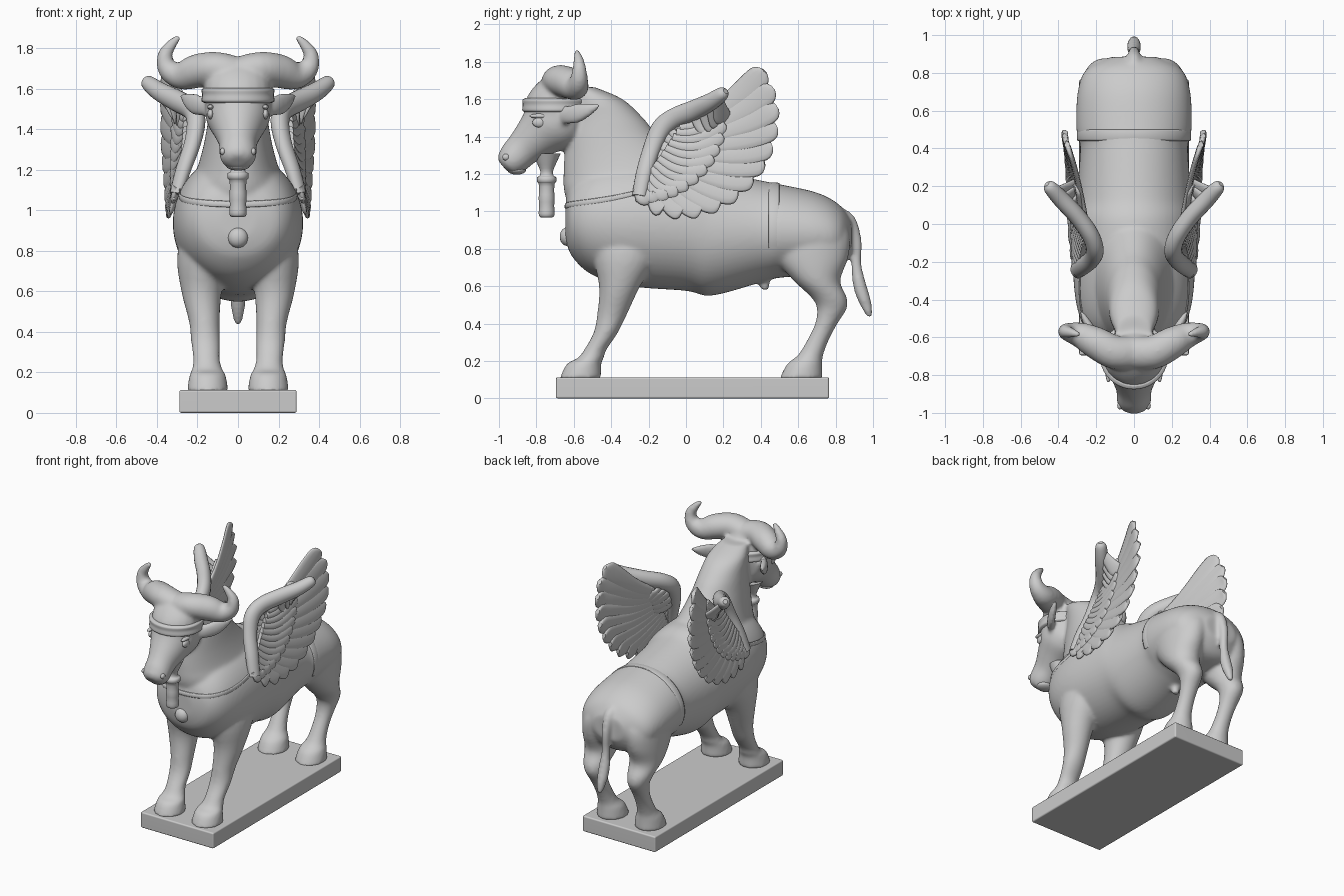
import bpy, bmesh, math
from mathutils import Vector
from mathutils.bvhtree import BVHTree


def spline(rows, n=4):
    """Catmull-Rom resampling of (x, y, z, ra, rb) rows."""
    out = []
    for i in range(len(rows) - 1):
        a, b, c, d = (rows[max(i - 1, 0)], rows[i], rows[i + 1], rows[min(i + 2, len(rows) - 1)])
        for k in range(n):
            t = k / n
            out.append([0.5 * (2 * q + (r - p) * t + (2 * p - 5 * q + 4 * r - s) * t * t
                               + (3 * q - p - 3 * r + s) * t ** 3) for p, q, r, s in zip(a, b, c, d)])
    return out + [list(rows[-1])]


def loft(bm, rows, u=(1, 0, 0), t=None, side=1, n=4, seg=20):
    """Skin elliptical rings along a smooth path; u is the axis of radius ra."""
    rows = spline(rows, n)
    pts = [Vector(r[:3]) for r in rows]
    rings = []
    for i, r in enumerate(rows):
        tan = Vector(t) if t else (pts[min(i + 1, len(pts) - 1)] - pts[max(i - 1, 0)]).normalized()
        a = Vector(u)
        a = (a - tan * a.dot(tan)).normalized()
        b = tan.cross(a)
        ring = []
        for k in range(seg):
            w = 2 * math.pi * k / seg
            p = pts[i] + a * max(r[3], .004) * math.cos(w) + b * max(r[4], .004) * math.sin(w)
            ring.append(bm.verts.new((p.x * side, p.y, p.z)))
        rings.append(ring)
    for A, B in zip(rings, rings[1:]):
        for k in range(seg):
            bm.faces.new((A[k], A[k - 1], B[k - 1], B[k]))
    bm.faces.new(rings[0])
    bm.faces.new(rings[-1])


def finish(name, bm, mirror=False):
    bmesh.ops.recalc_face_normals(bm, faces=bm.faces)
    me = bpy.data.meshes.new(name)
    bm.to_mesh(me)
    bm.free()
    for p in me.polygons:
        p.use_smooth = len(p.vertices) <= 4
    ob = bpy.data.objects.new(name, me)
    bpy.context.collection.objects.link(ob)
    if mirror:
        ob.modifiers.new("mirror", 'MIRROR')
    return ob


def ball(name, loc, scale, mirror=False):
    bm = bmesh.new()
    bmesh.ops.create_uvsphere(bm, u_segments=20, v_segments=12, radius=1)
    for v in bm.verts:
        v.co = Vector(a * s + l for a, s, l in zip(v.co, scale, loc))
    return finish(name, bm, mirror)


# Plinth
bm = bmesh.new()
bmesh.ops.create_cube(bm, size=1)
for v in bm.verts:
    v.co = (v.co.x * .58, v.co.y * 1.46 + .035, v.co.z * .113 + .0565)
bmesh.ops.bevel(bm, geom=bm.edges[:], offset=.01, segments=3, profile=.5, affect='EDGES')
plinth = finish("plinth", bm)
plinth.modifiers.new("clean_shading", 'WEIGHTED_NORMAL')

# Body: torso rows are (y, bottom, top, half width)
bm = bmesh.new()
torso = [(-.645, .86, 1.04, .09), (-.61, .76, 1.14, .21), (-.5, .66, 1.24, .285), (-.3, .6, 1.28, .32),
         (0, .575, 1.27, .315), (.14, .55, 1.22, .305), (.4, .62, 1.165, .285), (.5, .645, 1.145, .305),
         (.7, .66, 1.1, .298), (.82, .69, 1.035, .25), (.885, .78, .95, .12)]
loft(bm, [(0, y, (a + b) / 2, w, (b - a) / 2) for y, a, b, w in torso], t=(0, 1, 0), n=10, seg=56)
# Neck rows are (z, front, back, half width)
neck = [(.95, -.6, .12, .27), (1.1, -.65, .13, .25), (1.2, -.655, .06, .205), (1.3, -.65, -.05, .175),
        (1.4, -.64, -.15, .155), (1.5, -.62, -.23, .14), (1.6, -.62, -.34, .125), (1.665, -.64, -.49, .09)]
loft(bm, [(0, (a + b) / 2, z, w, (b - a) / 2) for z, a, b, w in neck], t=(0, 0, 1), n=8, seg=48)
# Head and crown
loft(bm, [(0, -.56, 1.56, .1, .1), (0, -.64, 1.53, .15, .16), (0, -.72, 1.47, .16, .165),
          (0, -.8, 1.4, .125, .125), (0, -.87, 1.335, .095, .098), (0, -.925, 1.28, .092, .088),
          (0, -.96, 1.255, .08, .07), (0, -.978, 1.24, .045, .04)], seg=32)
loft(bm, [(0, -.7, 1.5, .16, .16), (0, -.7, 1.6, .165, .155), (0, -.69, 1.68, .14, .11),
          (0, -.68, 1.735, .08, .05)], t=(0, 0, 1))
# Tail
loft(bm, [(0, .79, .99, .04, .04), (0, .87, .955, .036, .036), (0, .91, .84, .03, .03),
          (0, .91, .72, .028, .028), (0, .93, .6, .038, .036), (0, .96, .51, .034, .032),
          (0, .985, .435, .016, .016)])
# Sheath
loft(bm, [(0, .41, .7, .04, .04), (0, .42, .62, .03, .03), (0, .42, .58, .022, .022)])
front_leg = [(.15, -.3, 1.0, .1, .2), (.17, -.32, .78, .13, .18), (.18, -.355, .6, .1, .11),
             (.166, -.395, .45, .076, .08), (.16, -.43, .35, .072, .065), (.155, -.485, .26, .066, .06),
             (.152, -.51, .215, .076, .07), (.15, -.545, .185, .09, .092), (.15, -.565, .105, .103, .112)]
hind_leg = [(.11, .64, 1.0, .12, .19), (.15, .665, .87, .135, .212), (.172, .672, .75, .122, .195),
            (.178, .7, .63, .108, .125), (.175, .765, .54, .085, .095), (.17, .78, .48, .07, .08),
            (.165, .75, .4, .058, .06), (.16, .705, .31, .055, .058), (.156, .665, .23, .066, .068),
            (.152, .635, .185, .088, .094), (.15, .615, .105, .102, .116)]
horn = [(-.02, -.68, 1.67, .09, .08), (.1, -.68, 1.7, .09, .082), (.2, -.63, 1.688, .086, .084),
        (.28, -.59, 1.665, .07, .07), (.345, -.573, 1.695, .052, .052), (.362, -.57, 1.76, .038, .038),
        (.335, -.575, 1.81, .029, .029), (.29, -.585, 1.86, .015, .015)]
ear = [(.1, -.69, 1.49, .02, .03), (.165, -.645, 1.51, .026, .048), (.215, -.58, 1.525, .026, .053),
       (.25, -.52, 1.545, .022, .038), (.282, -.46, 1.565, .01, .01)]
for s in (1, -1):
    loft(bm, front_leg, t=(0, 0, 1), side=s, seg=28)
    loft(bm, hind_leg, t=(0, 0, 1), side=s, seg=28)
    loft(bm, horn, u=(0, 1, 0), side=s)
    loft(bm, ear, u=(.6, -.6, 0), side=s)
body = finish("bull_body", bm)
m = body.modifiers.new("blend", 'REMESH')
m.mode, m.voxel_size, m.use_smooth_shade = 'VOXEL', .011, True
m = body.modifiers.new("soften", 'SMOOTH')
m.factor, m.iterations = .5, 12

# Details placed on the body surface by casting rays at it
bpy.context.view_layer.update()
tree = BVHTree.FromObject(body, bpy.context.evaluated_depsgraph_get())


def strap(name, rays, u, ra, rb):
    hits = [tree.ray_cast(c + d * 1.2, -d)[0] for c, d in rays]
    bm = bmesh.new()
    loft(bm, [(*h, ra, rb) for h in hits if h], u=u, n=2, seg=8)
    finish(name, bm)


rays = []
for i in range(41):
    w = math.pi * (1 + i / 40)
    d = Vector((math.cos(w), math.sin(w), 0))
    rays.append((Vector((0, -.25, 1.1 + .07 * d.y)), d))
strap("collar", rays, (0, .1, 1), .016, .005)
rays = []
for i in range(41):
    w = math.radians(-15 + 210 * i / 40)
    rays.append((Vector((0, .47, .88)), Vector((math.cos(w), 0, math.sin(w)))))
strap("girth_strap", rays, (0, 1, 0), .03, .004)


def side_x(y, z):
    return tree.ray_cast(Vector((1, y, z)), Vector((-1, 0, 0)))[0].x


# Eyes, brows and nostrils
ball("eye", (side_x(-.785, 1.475) - .004, -.785, 1.475), (.016, .036, .026), True)
ball("brow", (side_x(-.78, 1.51) - .004, -.78, 1.51), (.016, .058, .013), True)
ball("nostril", (side_x(-.962, 1.29) - .004, -.962, 1.29), (.014, .02, .018), True)
ball("lower_lip", (0, -.905, 1.222), (.06, .05, .026))
ball("chest_pendant", (0, -.635, .865), (.05, .04, .05))

# Headband
bm = bmesh.new()
loft(bm, [(0, -.7, 1.53, .165, .16), (0, -.7, 1.54, .18, .175), (0, -.7, 1.57, .177, .173),
          (0, -.7, 1.595, .18, .175), (0, -.7, 1.605, .165, .16)], t=(0, 0, 1), seg=40)
finish("headband", bm)

# Beard, turned profile
bm = bmesh.new()
beard = [(.025, .966), (.038, .972), (.043, .99), (.04, 1.03), (.043, 1.07), (.04, 1.11), (.043, 1.15),
         (.051, 1.157), (.051, 1.183), (.038, 1.19), (.034, 1.215), (.048, 1.25), (.075, 1.31)]
loft(bm, [(0, -.745, z, r, r) for r, z in beard], t=(0, 0, 1), n=2, seg=24)
finish("beard", bm)


# Wings: feathers lie on a gently flared sheet
def sheet(y, z):
    t = min(max((y + .2) / .65, 0), 1)
    return (.31 - .27 * (z - 1.05)) * (1 - t) + .365 * t


def feather(bm, root, tip, width, out=0, root_x=None):
    d = Vector((0, tip[0] - root[0], tip[1] - root[1]))
    rows = []
    for t, w in ((0, .55), (.25, .7), (.5, .85), (.75, 1), (.92, .95), (.98, .6), (1, .25)):
        y = root[0] + d.y * t
        z = root[1] + d.z * t - .16 * t * (1 - t) * max(d.y, 0) / d.length
        x = sheet(y, z) + out
        if root_x:
            x = root_x * (1 - t) + x * t
        rows.append((x, y, z, .015, width * w))
    d.normalize()
    loft(bm, rows, u=(1, -.2 * d.z, .2 * d.y), n=3, seg=12)


tips = [(.42, 1.75), (.465, 1.66), (.487, 1.56), (.485, 1.455), (.46, 1.35), (.42, 1.26), (.36, 1.175),
        (.28, 1.1), (.185, 1.045), (.085, 1.015), (-.015, 1.01), (-.115, 1.025), (-.2, 1.06)]
roll = [(.305, -.25, 1.08, .03, .04), (.27, -.225, 1.2, .036, .045), (.225, -.185, 1.33, .04, .048),
        (.207, -.135, 1.44, .045, .054), (.23, -.06, 1.5, .046, .054), (.3, .04, 1.54, .046, .054),
        (.385, .13, 1.585, .045, .047), (.445, .195, 1.63, .036, .036), (.462, .212, 1.643, .015, .015)]
bm = bmesh.new()
loft(bm, roll, u=(1, -.5, 0), n=5)
for i, tip in enumerate(tips):
    f = i / 12
    root = (.02 - .23 * f, 1.45 - .33 * f)
    feather(bm, root, tip, .069)
    # short covert over each long feather
    mid = (root[0] + (tip[0] - root[0]) * .45, root[1] + (tip[1] - root[1]) * .45)
    feather(bm, (root[0] - .05, root[1]), mid, .042, .012)
# feathers hanging from the rolled leading edge
for x, y, z, *_ in spline(roll[2:8], 2)[:-1]:
    feather(bm, (y, z), (y * .6 + .1, z * .5 + .68), .05, .006, x)
finish("wings", bm, True)
